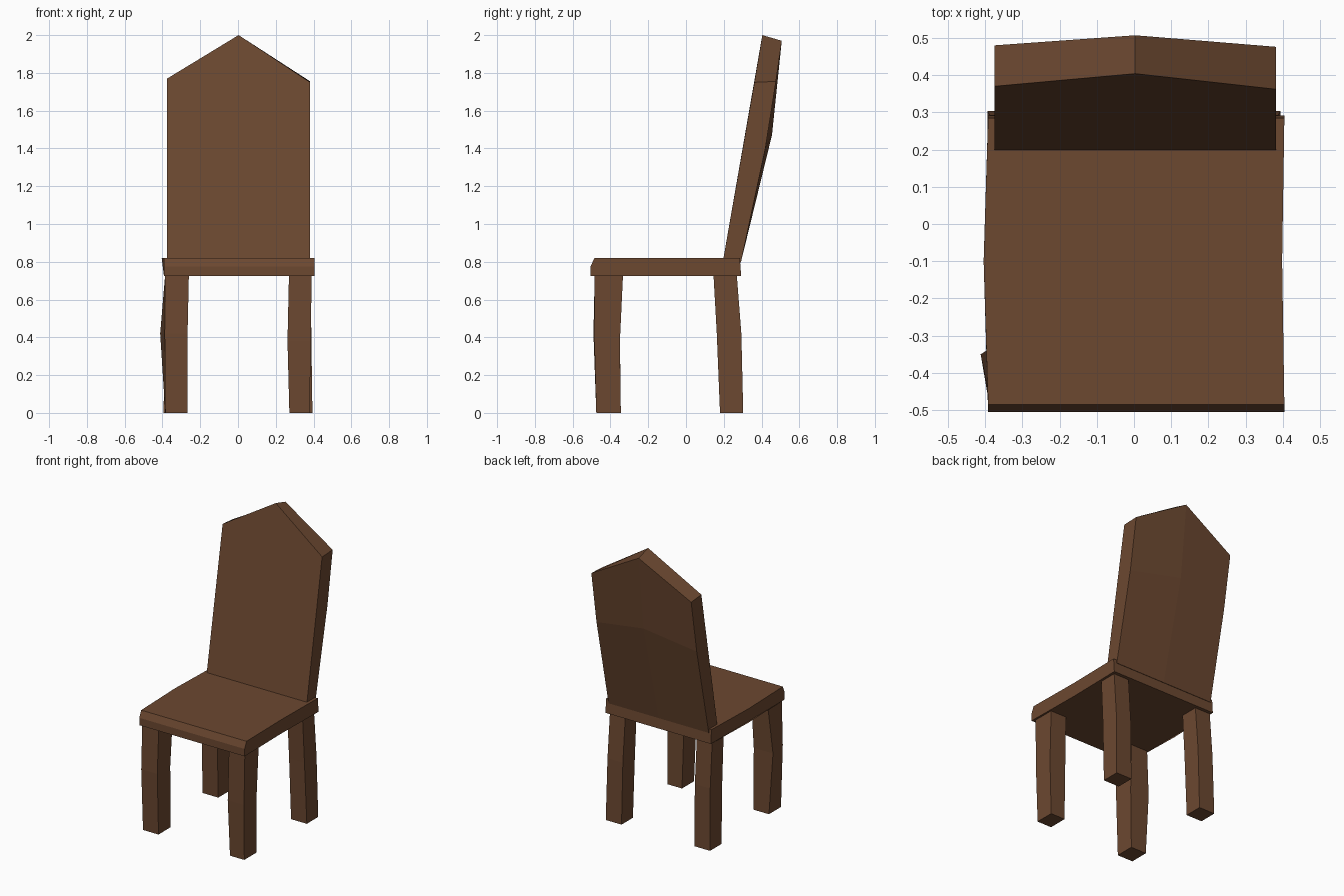
import bpy, bmesh

if "Cube" in bpy.data.objects:
    bpy.data.objects.remove(bpy.data.objects["Cube"])

wood = bpy.data.materials.new("brown_wood")
wood.diffuse_color = (0.15, 0.065, 0.03, 1)
wood.use_nodes = True
wood.node_tree.nodes["Principled BSDF"].inputs["Base Color"].default_value = wood.diffuse_color


def loft(name, rings):
    """Join equal-sized rings of points into a closed solid."""
    bm = bmesh.new()
    loops = [[bm.verts.new(p) for p in ring] for ring in rings]
    n = len(loops[0])
    for a, b in zip(loops, loops[1:]):
        for i in range(n):
            j = (i + 1) % n
            bm.faces.new((a[i], a[j], b[j], b[i]))
    bm.faces.new(loops[0][::-1])
    bm.faces.new(loops[-1])
    bmesh.ops.recalc_face_normals(bm, faces=bm.faces)
    mesh = bpy.data.meshes.new(name)
    bm.to_mesh(mesh)
    bm.free()
    mesh.materials.append(wood)
    obj = bpy.data.objects.new(name, mesh)
    bpy.context.collection.objects.link(obj)
    return obj


def leg(name, sections, bulge=0):
    """Sections are (z, x0, x1, y0, y1); bulge pushes out one knee corner."""
    rings = [[(x0, y0, z), (x1, y0, z), (x1, y1, z), (x0, y1, z)]
             for z, x0, x1, y0, y1 in sections]
    x, y, z = rings[1][3]
    rings[1][3] = (x + bulge, y, z)
    return loft(name, rings)


# Seat: slab with a sloped front edge and slightly bowed sides
def seat_ring(x, y_shift=0):
    return [(x, -0.505, 0.725), (x, -0.505, 0.775), (x, -0.485, 0.82),
            (x, -0.1, 0.82), (x, 0.285, 0.82), (x, 0.292, 0.725),
            (x, -0.1, 0.725)]


left, right = seat_ring(-0.392), seat_ring(0.404)
for i in (3, 6):
    left[i] = (-0.404, *left[i][1:])
    right[i] = (0.398, *right[i][1:])
loft("seat", [left, right])


# Backrest: flat leaning front, pointed top, ridged and bent rear
def back_ring(x, top_front, top_rear, knee):
    return [(x, 0.195, 0.80), (x, *top_front), (x, *top_rear),
            (x, *knee), (x, 0.29, 0.795)]


loft("backrest", [
    back_ring(-0.375, (0.37, 1.77), (0.48, 1.76), (0.42, 1.40)),
    back_ring(0.003, (0.404, 2.0), (0.507, 1.97), (0.455, 1.47)),
    back_ring(0.382, (0.362, 1.75), (0.476, 1.755), (0.42, 1.40)),
])

# Front legs
leg("front_left_leg", [
    (0, -0.385, -0.268, -0.475, -0.345),
    (0.42, -0.388, -0.267, -0.49, -0.35),
    (0.74, -0.385, -0.26, -0.483, -0.333)], bulge=-0.024)
leg("front_right_leg", [
    (0, 0.272, 0.38, -0.475, -0.345),
    (0.38, 0.262, 0.385, -0.485, -0.35),
    (0.74, 0.27, 0.39, -0.483, -0.333)])

# Back legs, splayed to the rear
for side, s in (("left", -1), ("right", 1)):
    leg(f"back_{side}_leg", [
        (0, s * 0.275, s * 0.394, 0.18, 0.303),
        (0.42, s * 0.272, s * 0.388, 0.163, 0.293),
        (0.74, s * 0.27, s * 0.386, 0.145, 0.268)])
